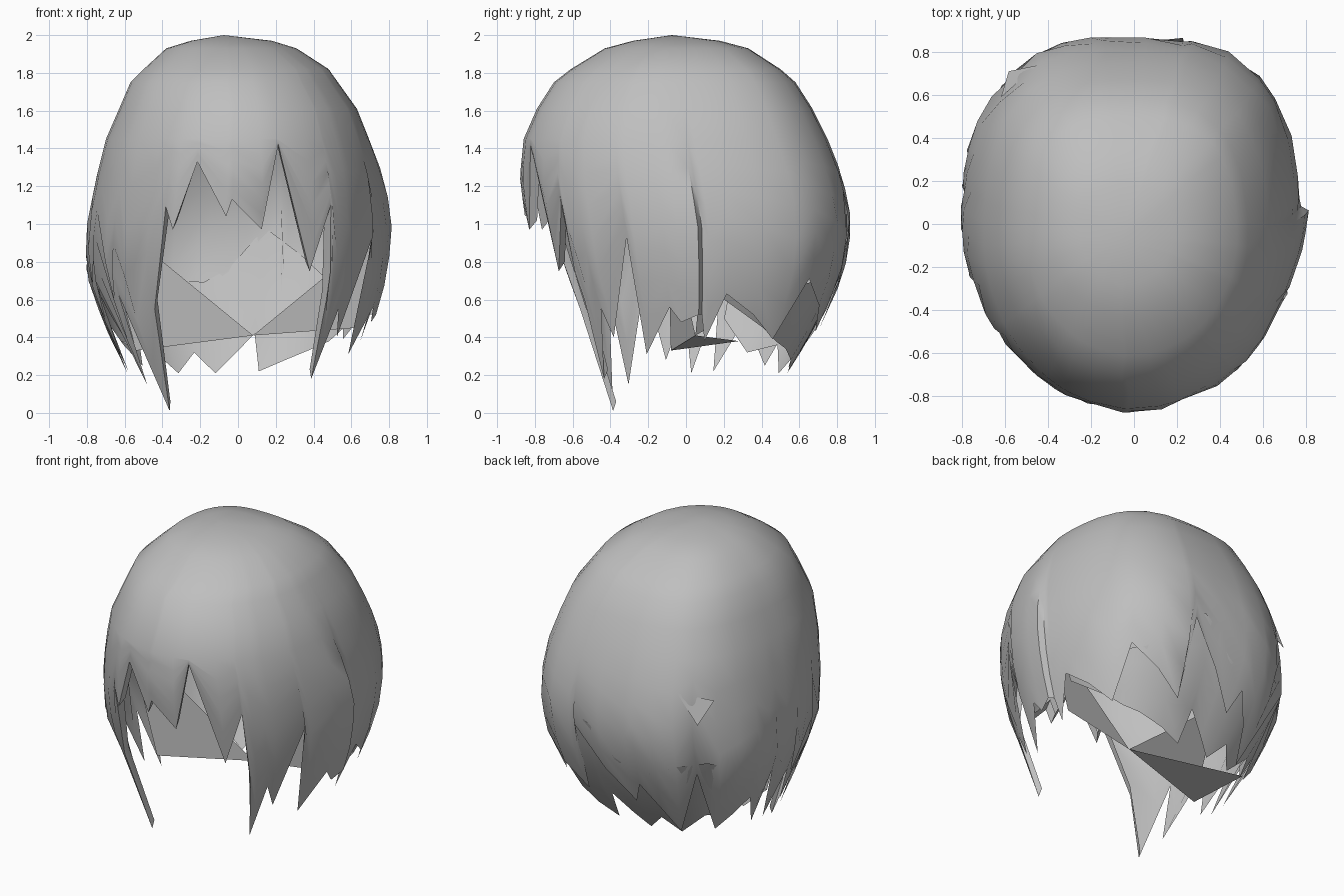
import bpy, bmesh, math

if "Cube" in bpy.data.objects:
    bpy.data.objects.remove(bpy.data.objects["Cube"])

mat = bpy.data.materials.new("hair_grey")
mat.diffuse_color = (0.52, 0.52, 0.52, 1)
mat.use_nodes = True
mat.node_tree.nodes["Principled BSDF"].inputs["Base Color"].default_value = mat.diffuse_color

# Head profile: z, left x, right x, front y, back y
PROFILE = [
    (0.00, -.48, .47, -.56, .50), (0.20, -.58, .57, -.60, .57),
    (0.35, -.66, .64, -.63, .66), (0.55, -.74, .71, -.70, .76),
    (0.75, -.81, .76, -.79, .84), (1.00, -.80, .78, -.85, .88),
    (1.25, -.75, .75, -.88, .83), (1.45, -.70, .69, -.86, .75),
    (1.61, -.63, .63, -.79, .67), (1.75, -.57, .53, -.70, .58),
    (1.82, -.50, .48, -.61, .50), (1.93, -.38, .31, -.43, .33),
    (1.97, -.25, .18, -.28, .18), (2.00, -.08, -.07, -.08, -.07)]


def surface(deg, z, scale=1.0):
    """Point on the rounded hair surface at an angle and height."""
    z = min(max(z, 0), 2)
    for a, b in zip(PROFILE, PROFILE[1:]):
        if z <= b[0]:
            f = (z - a[0]) / (b[0] - a[0])
            xl, xr, yf, yb = [p + (q - p) * f for p, q in zip(a[1:], b[1:])]
            break
    t = math.radians(deg)
    c, s = math.cos(t), math.sin(t)
    cx, cy = (xl + xr) / 2, (yf + yb) / 2
    k = scale
    if s > 0:                                   # squarer back of the head
        k *= 1 + 0.10 * math.sin(2 * t) ** 2 * s ** 0.3
    if -16 < deg < 4 and z < 1.5:               # side lock overlapping the back
        k *= 1 + 0.045 * (deg + 16) / 19 * min(1, (1.5 - z) * 2.5)
    # shallow dent below the loose tuft
    k -= 0.06 * math.exp(-((deg - 138) / 9) ** 2 - ((z - 1.0) / .14) ** 2)
    return (cx + (xr - xl) / 2 * c * k, cy + (yb - yf) / 2 * s * k, z)


def finish(name, bm, angle=50):
    me = bpy.data.meshes.new(name)
    bm.to_mesh(me)
    bm.free()
    me.materials.append(mat)
    ob = bpy.data.objects.new(name, me)
    bpy.context.collection.objects.link(ob)
    bpy.ops.object.select_all(action='DESELECT')
    ob.select_set(True)
    bpy.context.view_layer.objects.active = ob
    bpy.ops.object.shade_smooth_by_angle(angle=math.radians(angle))
    return ob


def sheet(bm, columns, closed):
    """Skin a list of vertical point columns."""
    cols = [[bm.verts.new(p) for p in col] for col in columns]
    pairs = list(zip(cols, cols[1:])) + ([(cols[-1], cols[0])] if closed else [])
    for a, b in pairs:
        for i in range(len(a) - 1):
            bm.faces.new((a[i], a[i + 1], b[i + 1], b[i]))
    return cols


# Hem of the hair: angle, height; tips and notches alternate
FRINGE = [(-138, .01), (-126, .55), (-119, 1.09), (-115, .97), (-107, 1.33),
          (-94, 1.04), (-92, 1.13), (-80, .97), (-72, 1.42), (-59, .75),
          (-50, 1.1), (-49, .6), (-46, .18)]
HEM = FRINGE + [
    (-41, .55), (-37, .40), (-23, .93), (-20, .31), (-9, .56), (-4, .48),
    (3, .52), (4.5, .52), (7, .38), (14, .63), (26, .52), (38, .39),
    (46, .71), (58, .57), (70, .43), (73, .92), (86, .66), (100, .45),
    (104, .60), (113, .43), (122, .24), (130, .74), (140, .25), (149, .36),
    (158, .46), (165, .22), (169, .62), (176, .21), (183, .55), (190, .28),
    (198, .70), (210, .15), (215, .62)]
TOP = [1.97, 1.93, 1.82, 1.75, 1.61, 1.45]

# Outer hair cap with jagged fringe and locks
bm = bmesh.new()
columns = []
for deg, hem in HEM:
    zs = TOP + [1.45 + (hem - 1.45) * i / 6 for i in range(1, 7)]
    columns.append([surface(deg, z) for z in zs])
cols = sheet(bm, columns, True)
crown = bm.verts.new((-.075, -.075, 2.0))
for a, b in zip(cols, cols[1:] + cols[:1]):
    bm.faces.new((crown, a[0], b[0]))
finish("hair_cap", bm)

# Edges of the fringe folded inward, giving the locks some depth
bm = bmesh.new()
sheet(bm, [[surface(d, z), surface(d, z + .05, .94)] for d, z in FRINGE], False)
finish("fringe_fold", bm, 20)

# Under layer at the nape, filling behind the notches, with its own tips
NAPE = [(14, .60), (24, .52), (34, .45), (43, .38), (52, .34), (65, .28),
        (78, .22), (81, .42), (92, .30), (102, .21), (111, .32), (122, .21),
        (135, .36), (150, .32), (165, .50)]
bm = bmesh.new()
columns = []
for d, h in NAPE:
    top = .68 + .30 * math.exp(-((d - 76) / 14) ** 2) + .14 * math.exp(-((d - 130) / 14) ** 2)
    columns.append([surface(d, top + (h - top) * j / 4, .985 - .012 * j)
                    for j in range(5)])
sheet(bm, columns, False)
finish("nape_under_layer", bm)

# Inner lining panels stretched from each side to the middle
bm = bmesh.new()
apex = bm.verts.new((.08, .05, .41))
up, low, rear = [bm.verts.new(p) for p in
                 ((-.74, -.10, 1.08), (-.54, -.08, .33), (-.62, .28, .38))]
bm.faces.new((apex, up, low))
bm.faces.new((apex, low, rear))
up, low = [bm.verts.new(p) for p in ((.74, .10, .95), (.62, .12, .45))]
bm.faces.new((apex, low, up))
finish("inner_lining", bm, 20)

# Small loose tuft at the back left
bm = bmesh.new()
pts = [surface(124, 1.26), surface(139, 1.20), surface(132, 1.07, 1.04),
       surface(131, 1.16, .97)]
a, b, tip, root = [bm.verts.new(p) for p in pts]
for f in ((a, b, tip), (b, root, tip), (root, a, tip)):
    bm.faces.new(f)
finish("back_tuft", bm, 20)
